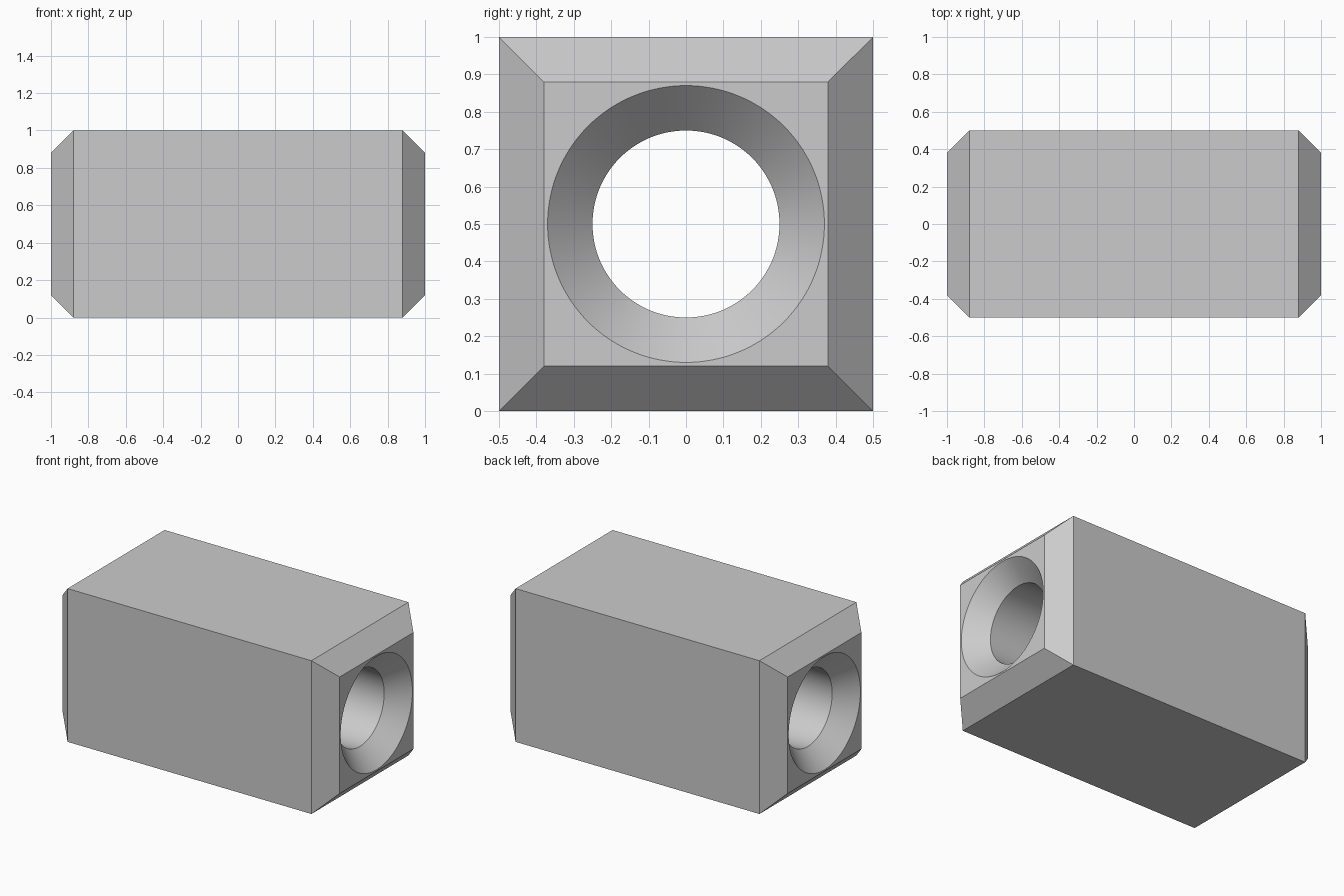
import bpy
import bmesh
from math import cos, sin, pi, sqrt, radians

cube = bpy.data.objects.get("Cube")
if cube:
    bpy.data.objects.remove(cube, do_unlink=True)

HALF = 0.5        # half the block's width and height
CHAMFER = 0.12    # end chamfer, also the countersink depth
BORE = 0.25       # through-hole radius

grey = bpy.data.materials.new("plain_grey")
grey.use_nodes = True
colour = (0.6, 0.6, 0.6, 1)
grey.diffuse_color = colour
grey.node_tree.nodes["Principled BSDF"].inputs["Base Color"].default_value = colour


def loft(name, sections, sides, turn=0.0):
    """Closed solid along x through regular polygons given as (x, radius)."""
    bm = bmesh.new()
    rings = []
    for x, r in sections:
        angles = [turn + 2 * pi * i / sides for i in range(sides)]
        rings.append([bm.verts.new((x, r * cos(a), HALF + r * sin(a))) for a in angles])
    for a, b in zip(rings, rings[1:]):
        for i in range(sides):
            j = (i + 1) % sides
            bm.faces.new((a[i], a[j], b[j], b[i]))
    bm.faces.new(rings[0])
    bm.faces.new(rings[-1])
    bmesh.ops.recalc_face_normals(bm, faces=bm.faces)
    mesh = bpy.data.meshes.new(name)
    bm.to_mesh(mesh)
    bm.free()
    mesh.materials.append(grey)
    obj = bpy.data.objects.new(name, mesh)
    bpy.context.collection.objects.link(obj)
    return obj


def mirrored(half):
    """Repeat the sections of the +x half on the -x half."""
    return [(-x, r) for x, r in reversed(half)] + half


# Square block with chamfered ends
corner = sqrt(2)
block = loft("block", mirrored([(1 - CHAMFER, HALF * corner),
                                (1, (HALF - CHAMFER) * corner)]), 4, pi / 4)

# Round bore with a countersink at each end, reaching just past the faces
over = 0.02
bore = loft("bore_cutter", mirrored([(1 - CHAMFER, BORE),
                                     (1 + over, BORE + CHAMFER + over)]), 128)
bore.hide_render = True

cut = block.modifiers.new("bore", 'BOOLEAN')
cut.operation = 'DIFFERENCE'
cut.solver = 'EXACT'
cut.object = bore

# Apply the cut, then smooth the round walls only
bpy.ops.object.select_all(action='DESELECT')
bpy.context.view_layer.objects.active = block
block.select_set(True)
bpy.ops.object.modifier_apply(modifier=cut.name)
bpy.data.objects.remove(bore, do_unlink=True)
bpy.ops.object.shade_smooth_by_angle(angle=radians(30))
